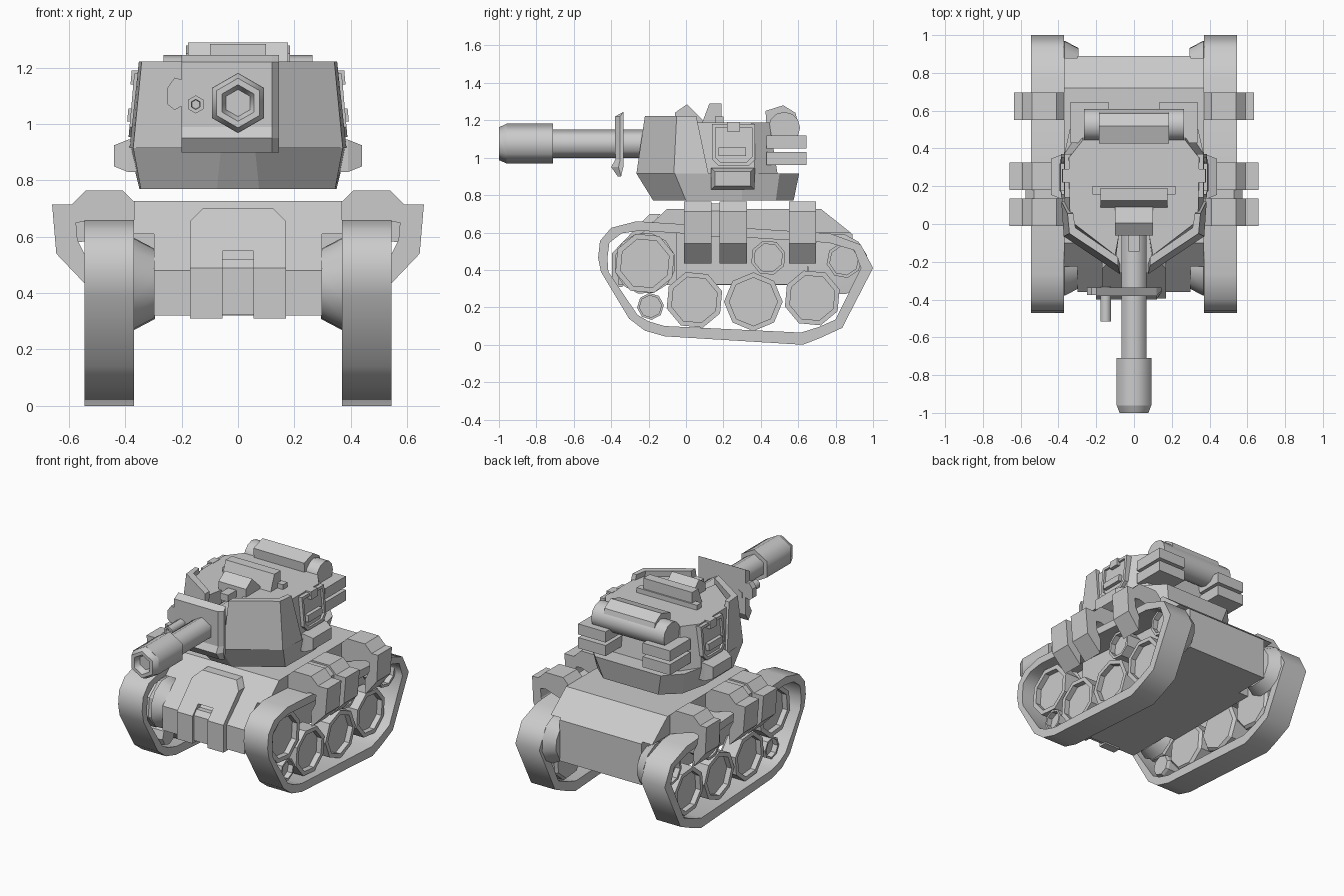
import bpy, bmesh, math

if "Cube" in bpy.data.objects:
    bpy.data.objects.remove(bpy.data.objects["Cube"])


def loft(name, rings, closed=False, mirror=False, smooth=None):
    """Skin a list of equal-length vertex rings, capped unless closed."""
    bm = bmesh.new()
    vs = [[bm.verts.new(p) for p in r] for r in rings]
    n = len(rings[0])
    pairs = list(zip(vs, vs[1:])) + ([(vs[-1], vs[0])] if closed else [])
    for a, b in pairs:
        for i in range(n):
            j = (i + 1) % n
            bm.faces.new((a[i], a[j], b[j], b[i]))
    if not closed:
        bm.faces.new(vs[0])
        bm.faces.new(vs[-1])
    bmesh.ops.recalc_face_normals(bm, faces=bm.faces)
    me = bpy.data.meshes.new(name)
    bm.to_mesh(me)
    bm.free()
    ob = bpy.data.objects.new(name, me)
    bpy.context.collection.objects.link(ob)
    if smooth:
        me.polygons.foreach_set("use_smooth", [True] * len(me.polygons))
        me.set_sharp_from_angle(angle=math.radians(smooth))
    if mirror:
        ob.modifiers.new("mirror", 'MIRROR')
    return ob


def side(pts, x):
    return [(x, y, z) for y, z in pts]


def prism(name, pts, x0, x1, **kw):
    return loft(name, [side(pts, x0), side(pts, x1)], **kw)


def box(name, x0, x1, y0, y1, z0, z1, **kw):
    return prism(name, [(y0, z0), (y1, z0), (y1, z1), (y0, z1)], x0, x1, **kw)


def ngon(n, r, a, b, phase=0.0):
    t = [2 * math.pi * i / n + phase for i in range(n)]
    return [(a + r * math.cos(u), b + r * math.sin(u)) for u in t]


def wheel(name, y, z, steps, n=8, phase=0.3, smooth=None):
    """Wheel turned about x from (radius, x) steps."""
    loft(name, [side(ngon(n, r, y, z, phase), x) for r, x in steps], mirror=True, smooth=smooth)


def tube(name, x, z, steps, smooth=65):
    """Hexagonal tube along y from (radius, y) steps."""
    rings = [[(p, y, q) for p, q in ngon(6, r, x, z, math.pi / 2)] for r, y in steps]
    loft(name, rings, smooth=smooth)


def plan(pts, z):
    """Symmetric plan outline from its right half, front to back."""
    return [(x, y, z) for x, y in pts] + [(-x, y, z) for x, y in reversed(pts)]


# Tracks
outer = [(-.47, .465), (-.46, .555), (-.40, .625), (-.265, .66), (.77, .595), (.935, .535), (1.0, .41),
         (.835, .09), (.715, .035), (.625, 0), (-.115, .045), (-.22, .075), (-.305, .14), (-.455, .39)]
inner = [(-.42, .465), (-.41, .545), (-.345, .595), (-.25, .61), (.765, .545), (.90, .505), (.935, .41),
         (.80, .135), (.71, .095), (.615, .065), (-.115, .10), (-.20, .125), (-.26, .16), (-.415, .39)]
loft("track", [side(outer, .37), side(outer, .545), side(inner, .545), side(inner, .37)],
     closed=True, mirror=True, smooth=60)

# Running gear
for i, (y, z, r, ph) in enumerate([(.045, .24, .155, .3), (.36, .23, .157, 0), (.675, .25, .153, .3),
                                   (-.19, .205, .072, .1), (.44, .465, .095, .3), (.845, .45, .095, .2),
                                   (-.22, .435, .165, .3)]):
    wheel(f"wheel_{i}", y, z, [(r * .9, .372), (r, .39), (r, .495), (r * .82, .495), (r * .82, .46)], phase=ph)
for name, y, z in (("drive_hub", -.22, .435), ("rear_hub", .81, .43)):
    wheel(name, y, z, [(.125, .295), (.165, .369), (.10, .374)], n=12, smooth=40)

# Hull
prism("hull_core", [(-.1, .725), (-.36, .48), (-.36, .32), (.89, .32), (.89, .59), (.72, .725)], -.298, .298)
prism("hull_upper", [(-.1, .727), (-.225, .61), (-.05, .61), (-.05, .322), (.65, .322), (.65, .60),
                     (.88, .60), (.72, .727)], -.37, .37)

# Sloped front panel with notch
front = [(.055, .49), (.17, .49), (.17, .655), (.125, .70), (-.125, .70), (-.17, .655), (-.17, .49),
         (-.055, .49), (-.055, .55), (.055, .55)]
loft("front_panel", [[(x, -.395 + (z - .49) * .96 + d, z) for x, z in front] for d in (0, .06)])
prism("notch_plate", [(-.38, .49), (-.352, .52), (-.3, .52), (-.3, .49)], -.055, .055)
box("front_block", .055, .17, -.395, -.34, .31, .49, mirror=True)
box("front_block_middle", -.055, .055, -.38, -.34, .325, .49)

# Side stowage straps over the tracks
strap = [(.365, .60), (.365, .72), (.41, .765), (.54, .765), (.59, .715), (.66, .715), (.645, .54),
         (.545, .435), (.54, .53), (.57, .59), (.575, .65), (.54, .655)]
for i, (y0, y1, s) in enumerate([(-.01, .135, 1), (.18, .325, 1), (.55, .695, .6)]):
    loft(f"side_strap_{i}", [[(x if x < .6 else .6 + (x - .6) * s, y, z) for x, z in strap]
                             for y in (y0, y1)], mirror=True)
loft("strap_link", [[(x, y, z) for x, z in [(.4, .6), (.4, .755), (.53, .755), (.575, .715), (.575, .58)]]
                    for y in (.13, .185)], mirror=True)

# Turret
loft("turret_base", [
    plan([(.075, -.175), (.345, .0), (.35, .30), (.31, .48), (.2, .575)], .77),
    plan([(.06, -.265), (.372, -.06), (.385, .30), (.34, .50), (.24, .605)], .915)])
loft("turret_body", [
    plan([(.08, -.06), (.10, -.215), (.345, -.03), (.37, .06), (.37, .37), (.29, .49)], .91),
    plan([(.08, -.06), (.10, -.165), (.315, .0), (.34, .07), (.345, .35), (.27, .445)], 1.188)])
cheek_low = [(.075, -.265), (.372, -.065), (.385, .12), (.355, .12), (.335, -.03), (.075, -.21)]
cheek_top = [(.085, -.22), (.342, -.05), (.352, .055), (.322, .055), (.31, -.02), (.085, -.175)]
loft("cheek_armour", [[(x, y, .915) for x, y in cheek_low], [(x, y, 1.222) for x, y in cheek_top]], mirror=True)

# Gun, shield and coaxial gun
tube("barrel", 0, 1.075, [(.077, -.02), (.077, -.72)])
tube("muzzle", 0, 1.075, [(.107, -.71), (.107, -.96)])
tube("muzzle_tip", 0, 1.075, [(.106, -.959), (.088, -1.0), (.065, -1.0), (.04, -.94)])
tube("coaxial_gun", -.15, 1.07, [(.032, -.33), (.032, -.515), (.018, -.515), (.016, -.49)])
shield = [(-.38, 1.22), (-.335, 1.245), (-.335, .95), (-.365, .90), (-.40, .95), (-.378, .99)]
loft("gun_shield", [side(shield, -.2), side(shield, .12),
                    side([(-.335 + (y + .335) * .4, z) for y, z in shield], .145)])
tab = [(-.19, 1.155), (-.225, 1.165), (-.25, 1.13), (-.25, 1.07), (-.225, 1.05), (-.19, 1.07)]
loft("shield_tab", [[(x, y, z) for x, z in tab] for y in (-.375, -.335)])

# Roof details
prism("roof_wedge", [(-.06, 1.17), (-.06, 1.24), (.005, 1.285), (.09, 1.2), (.09, 1.17)], -.1, .1)
box("sight_bar", -.03, .03, -.145, -.05, 1.17, 1.215)
prism("hatch_hood", [(.08, 1.17), (.125, 1.29), (.19, 1.29), (.19, 1.17)], -.178, .178)
box("hatch_bar", -.22, .22, .155, .2, 1.17, 1.22)

# Bedroll and rear stowage
loft("bedroll", [side(ngon(12, .085, .525, 1.16), x) for x in (-.265, .265)], smooth=40)
prism("bedroll_cover", [(.43, 1.18), (.425, 1.25), (.52, 1.28), (.585, 1.24), (.6, 1.18)], -.185, .185)
for i, z in enumerate((.96, 1.05)):
    box(f"rear_box_{i}", .135, .335, .43, .645, z, z + .07, mirror=True)


# Side hatch panels and bins
def wall(pts, d):
    return [(.37 - .09 * (z - .915) + d, y, z) for y, z in pts]


rim = [(.14, 1.18), (.37, 1.18), (.37, .99), (.335, .955), (.175, .955), (.14, .99)]
rim_in = [(.255 + (y - .255) * .84, 1.068 + (z - 1.068) * .84) for y, z in rim]
loft("side_hatch", [wall(rim, -.03), wall(rim, .022), wall(rim_in, .022), wall(rim_in, .008)], mirror=True)
for name, y0, y1, z0, z1 in (("hatch_latch", .22, .29, 1.14, 1.19), ("hatch_handle", .175, .32, 1.01, 1.055)):
    q = [(y0, z0), (y1, z0), (y1, z1), (y0, z1)]
    loft(name, [wall(q, -.01), wall(q, .032)], mirror=True)
loft("side_bin", [[(x, y, z) for y, z in ((.135 + d, .83 + d), (.365 - d, .83 + d), (.365 - d, .945 - d), (.135 + d, .945 - d))]
                  for x, d in ((.33, 0), (.39, 0), (.44, .02))], mirror=True)
